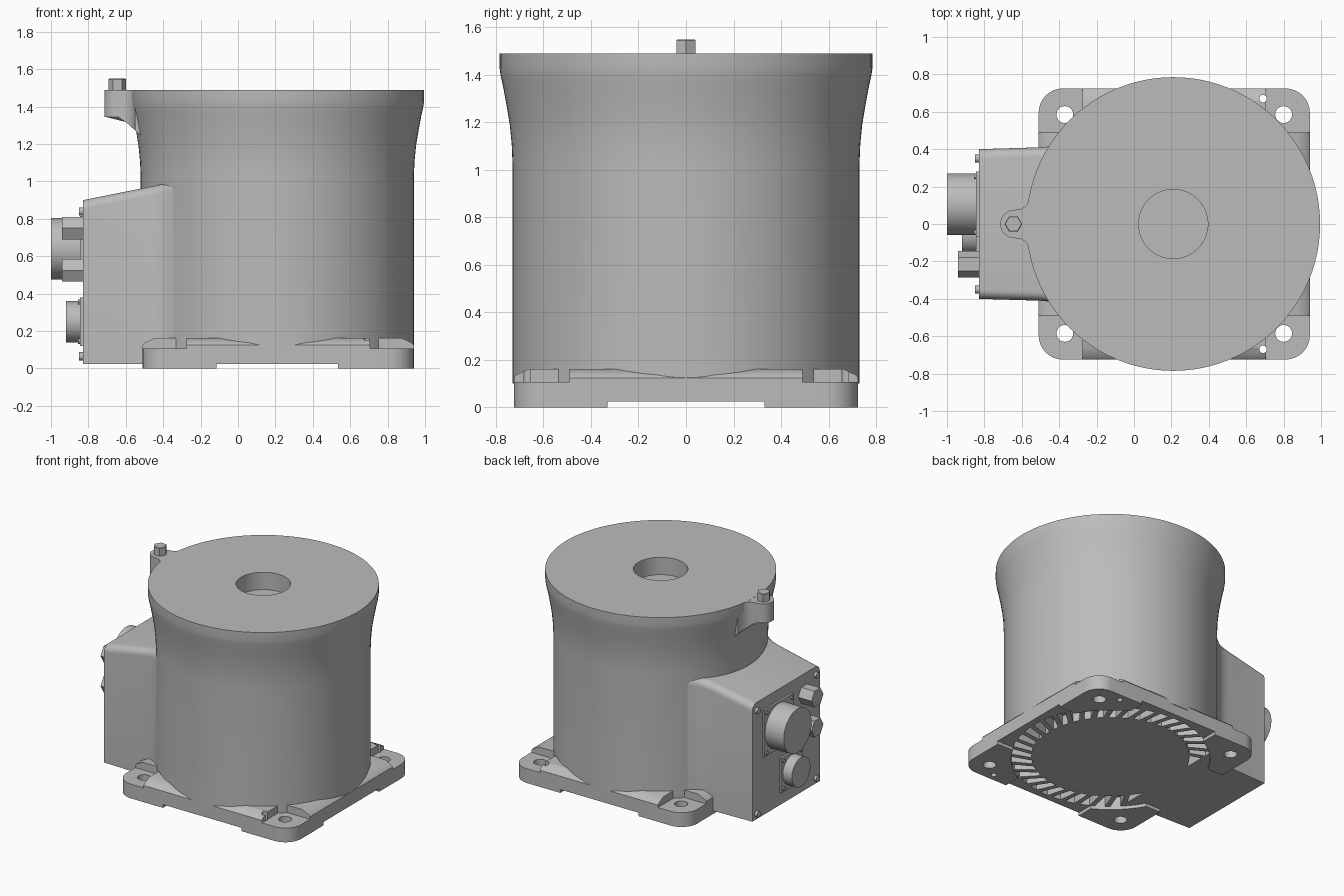
import bpy, bmesh, math
from mathutils import Matrix, Vector

cube = bpy.data.objects.get("Cube")
if cube:
    bpy.data.objects.remove(cube, do_unlink=True)

grey = bpy.data.materials.new("cast grey")
grey.use_nodes = True
COLOUR = (0.5, 0.5, 0.5, 1)
grey.diffuse_color = COLOUR
grey.node_tree.nodes["Principled BSDF"].inputs["Base Color"].default_value = COLOUR

AXIS = 0.21      # x of the drum axis
MID = 0.215      # x of the base plate centre
FACE = -0.83     # x of the connector face


def finish(name, bm, smooth=True):
    bmesh.ops.recalc_face_normals(bm, faces=bm.faces)
    mesh = bpy.data.meshes.new(name)
    bm.to_mesh(mesh)
    bm.free()
    mesh.materials.append(grey)
    ob = bpy.data.objects.new(name, mesh)
    bpy.context.collection.objects.link(ob)
    if smooth:
        shade(ob)
    return ob


def shade(ob):
    bpy.ops.object.select_all(action='DESELECT')
    ob.select_set(True)
    bpy.context.view_layer.objects.active = ob
    bpy.ops.object.shade_smooth_by_angle(angle=math.radians(30))


def loft(name, rings, smooth=True):
    """Skin a list of equal-length rings and cap both ends."""
    bm = bmesh.new()
    loops = [[bm.verts.new(p) for p in ring] for ring in rings]
    n = len(loops[0])
    for a, b in zip(loops, loops[1:]):
        for i in range(n):
            j = (i + 1) % n
            bm.faces.new((a[i], a[j], b[j], b[i]))
    bm.faces.new(loops[0])
    bm.faces.new(loops[-1])
    return finish(name, bm, smooth)


def lathe(name, profile, steps=96):
    bm = bmesh.new()
    verts = [bm.verts.new((r, 0, z)) for r, z in profile]
    edges = [bm.edges.new(pair) for pair in zip(verts, verts[1:])]
    bmesh.ops.spin(bm, geom=verts + edges, axis=(0, 0, 1), cent=(0, 0, 0),
                   angle=math.tau, steps=steps)
    bmesh.ops.remove_doubles(bm, verts=bm.verts, dist=1e-4)
    bmesh.ops.translate(bm, verts=bm.verts, vec=(AXIS, 0, 0))
    return finish(name, bm)


def box(name, lo, hi):
    bm = bmesh.new()
    size = Vector(hi) - Vector(lo)
    centre = (Vector(hi) + Vector(lo)) / 2
    bmesh.ops.create_cube(bm, size=1, matrix=Matrix.Translation(centre) @ Matrix.Diagonal(size.to_4d()))
    return finish(name, bm, False)


def rod(name, start, axis, length, radius, sides=32, chamfer=0):
    """Cylinder from start along 'x' (towards -x) or 'z' (upwards)."""
    def ring(d, r):
        pts = []
        for i in range(sides):
            a = math.tau * i / sides
            u, v = r * math.cos(a), r * math.sin(a)
            pts.append(Vector(start) + Vector((-d, u, v) if axis == 'x' else (u, v, d)))
        return pts
    rings = [ring(0, radius), ring(length - chamfer, radius)]
    if chamfer:
        rings.append(ring(length, radius - chamfer))
    return loft(name, rings)


def rounded_square(half, r, z, steps=8):
    pts = []
    for q in range(4):
        for i in range(steps + 1):
            a = math.pi / 2 * (q + i / steps)
            sx, sy = (1, -1, -1, 1)[q], (1, 1, -1, -1)[q]
            pts.append((MID + sx * (half - r) + r * math.cos(a),
                        sy * (half - r) + r * math.sin(a), z))
    return pts


def cut(target, cutters):
    for c in cutters:
        c.hide_render = True
        mod = target.modifiers.new("cut", 'BOOLEAN')
        mod.object, mod.operation, mod.solver = c, 'DIFFERENCE', 'EXACT'
    dg = bpy.context.evaluated_depsgraph_get()
    mesh = bpy.data.meshes.new_from_object(target.evaluated_get(dg))
    target.modifiers.clear()
    target.data = mesh
    for c in cutters:
        bpy.data.objects.remove(c, do_unlink=True)
    shade(target)


# Flared drum with a shallow socket on top and a flat disc underneath
lathe("drum", [(0, 1.36), (0.185, 1.36), (0.185, 1.49), (0.785, 1.49),
               (0.785, 1.43), (0.781, 1.40), (0.770, 1.35), (0.755, 1.27),
               (0.742, 1.19), (0.734, 1.11), (0.73, 1.02), (0.73, 0.1),
               (0.54, 0.1), (0.54, 0.025), (0, 0.025)])

# Base plate with corner pads, mounting holes, underside channels and bore
plate = loft("base_plate", [rounded_square(0.725, 0.13, 0),
                            rounded_square(0.725, 0.13, 0.125),
                            rounded_square(0.715, 0.12, 0.137),
                            rounded_square(0.66, 0.09, 0.163)])
cutters = [rod("bore", (AXIS, 0, -0.1), 'z', 0.22, 0.68, 96),
           box("channel_y", (MID - 0.33, -1, -0.1), (MID + 0.32, 1, 0.025)),
           box("channel_x", (-1, -0.33, -0.1), (1.2, 0.33, 0.025))]
for sx in (-1, 1):
    for sy in (-1, 1):
        xs = sorted((MID + sx * 0.49, MID + sx))
        ys = sorted((sy * 0.49, sy))
        cutters.append(box("pad", (xs[0], ys[0], 0.107), (xs[1], ys[1], 0.3)))
        cutters.append(rod("hole", (MID + sx * 0.585, sy * 0.585, -0.1), 'z', 0.4, 0.045))
for sy in (-1, 1):
    cutters.append(rod("pin_hole", (0.69, sy * 0.67, -0.1), 'z', 0.4, 0.02, 16))
cut(plate, cutters)

# Slanted cooling fins in the ring under the drum
fins = bmesh.new()
COUNT = 40
for k in range(COUNT):
    a = math.tau * (k + 0.5) / COUNT
    if abs(a - math.pi) < 0.55:
        continue
    place = (Matrix.Translation((AXIS, 0, 0)) @ Matrix.Rotation(a, 4, 'Z')
             @ Matrix.Translation((0.61, 0, 0.065)) @ Matrix.Rotation(0.35, 4, 'Z')
             @ Matrix.Diagonal((0.16, 0.035, 0.08, 1)))
    bmesh.ops.create_cube(fins, size=1, matrix=place)
finish("cooling_fins", fins, False)


# Connector housing: sloping top, rounded shoulders, flaring into the drum
def housing_section(x, half, r=0.05, steps=6):
    top = 0.90 + (x - FACE) * 0.2
    arc = [(half - r + r * math.cos(t), top - r + r * math.sin(t))
           for t in (math.pi / 2 * i / steps for i in range(steps + 1))]
    side = [(half, 0.025)] + arc
    return [(x, y, z) for y, z in side] + [(x, -y, z) for y, z in reversed(side)]


loft("connector_housing", [housing_section(x, w) for x, w in (
    (FACE, 0.40), (-0.50, 0.41), (-0.45, 0.415), (-0.41, 0.428),
    (-0.37, 0.455), (-0.33, 0.485), (-0.28, 0.485))])

# Round connectors on square flanges with corner screws
for name, y, z, r, length, half in (("large", 0.105, 0.64, 0.165, 0.17, 0.175),
                                    ("small", -0.05, 0.25, 0.11, 0.09, 0.13)):
    box(name + "_flange", (FACE - 0.015, y - half, z - half), (FACE + 0.02, y + half, z + half))
    rod(name + "_connector", (FACE, y, z), 'x', length, r, 48)
    for sy in (-1, 1):
        for sz in (-1, 1):
            o = half - 0.025
            rod(name + "_flange_screw", (FACE, y + sy * o, z + sz * o), 'x', 0.025, 0.014, 12)

# Hexagonal caps beside the large connector
for z in (0.75, 0.525):
    rod("hex_cap", (FACE, -0.215, z), 'x', 0.11, 0.07, 6)

# Housing corner screws
for sy in (-1, 1):
    for z in (0.065, 0.84):
        rod("housing_screw", (FACE, sy * 0.35, z), 'x', 0.02, 0.022, 16)

# Lug on the rim, with a sloping underside, and its hexagonal pin
LUG = -0.64
half_outline = [(LUG - 0.075 * math.cos(t), 0.075 * math.sin(t))
                for t in (math.pi / 2 * i / 10 for i in range(11))]
half_outline += [(-0.60, 0.082), (-0.575, 0.10), (-0.56, 0.13), (-0.55, 0.17), (-0.50, 0.17)]
outline = half_outline + [(x, -y) for x, y in reversed(half_outline[1:])]
loft("rim_lug", [[(x, y, 1.345 - max(0, x + 0.63) * 0.9) for x, y in outline],
                 [(x, y, 1.489) for x, y in outline]])
rod("lug_pin", (LUG - 0.005, 0, 1.48), 'z', 0.07, 0.047, 6, 0.004)
